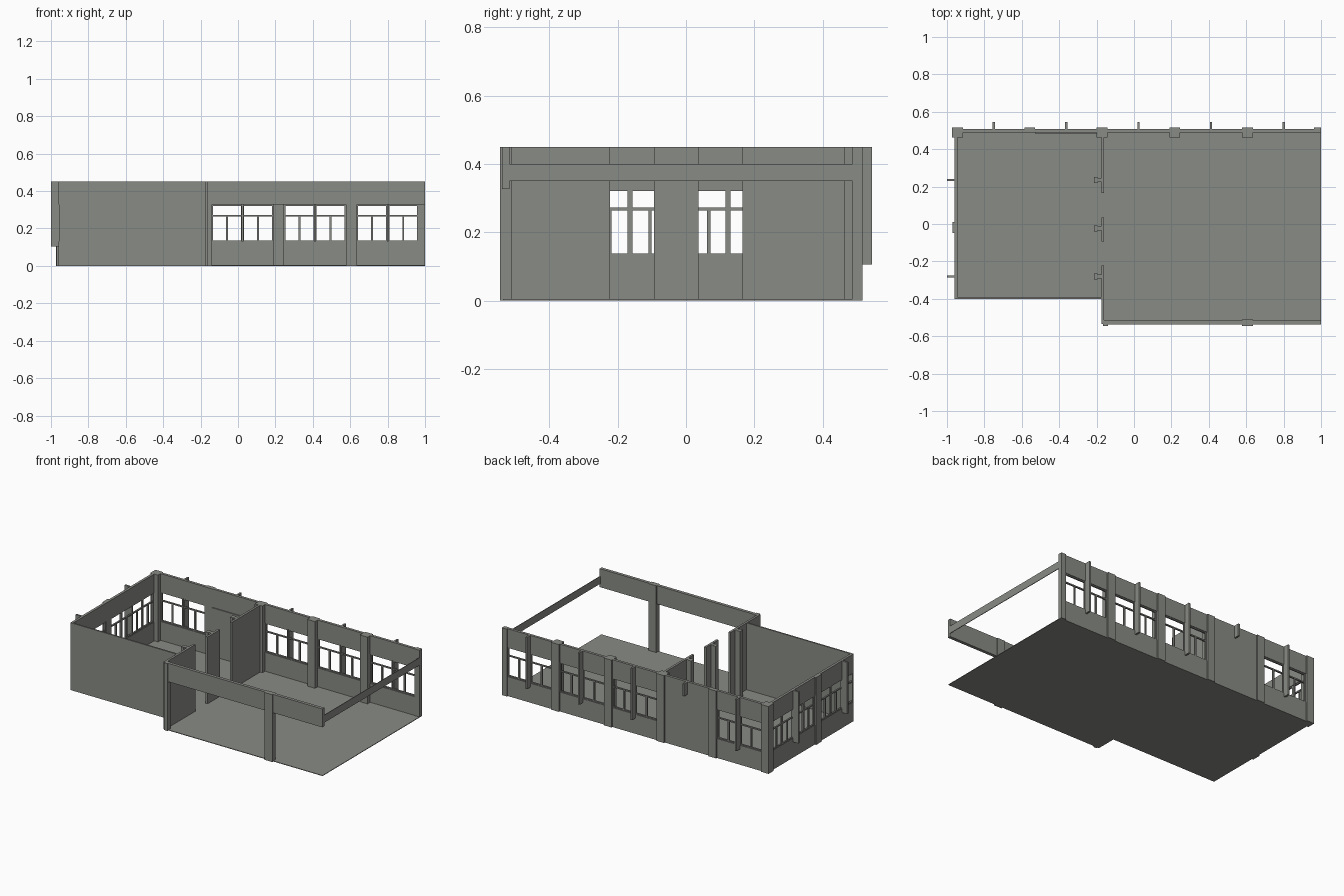
import bpy, bmesh

if "Cube" in bpy.data.objects:
    bpy.data.objects.remove(bpy.data.objects["Cube"])

mat = bpy.data.materials.new("concrete_grey")
mat.diffuse_color = (0.25, 0.26, 0.235, 1)
mat.use_nodes = True
mat.node_tree.nodes["Principled BSDF"].inputs["Base Color"].default_value = mat.diffuse_color
H, SILL, HEAD, BAR = 0.45, 0.13, 0.327, 0.268


def boxes(name, items):
    """One object from boxes given as (x0, x1, y0, y1, z0, z1)."""
    bm = bmesh.new()
    for x0, x1, y0, y1, z0, z1 in items:
        r = bmesh.ops.create_cube(bm, size=1)
        for v in r["verts"]:
            v.co = ((x0 + x1) / 2 + v.co.x * (x1 - x0),
                    (y0 + y1) / 2 + v.co.y * (y1 - y0),
                    (z0 + z1) / 2 + v.co.z * (z1 - z0))
    me = bpy.data.meshes.new(name)
    bm.to_mesh(me)
    bm.free()
    me.materials.append(mat)
    ob = bpy.data.objects.new(name, me)
    bpy.context.collection.objects.link(ob)
    return ob


def panes(a, b, box):
    """Frame of one window: outer bars, transom, lower mullion in the middle.
    box(u0, u1, z0, z1) maps wall coordinates to a box."""
    t = 0.007
    m = (a + b) / 2
    return [box(a, a + t, SILL, HEAD), box(b - t, b, SILL, HEAD),
            box(a, b, SILL, SILL + t), box(a, b, HEAD - t, HEAD),
            box(a, b, BAR - 0.004, BAR + 0.004),
            box(m - 0.005, m + 0.005, SILL, BAR)]


def back(u0, u1, z0, z1):
    return (u0, u1, 0.494, 0.504, z0, z1)


def left(u0, u1, z0, z1):
    return (-0.957, -0.947, u0, u1, z0, z1)


# L-shaped floor slab
bm = bmesh.new()
outline = [(-0.957, -0.4), (-0.165, -0.4), (-0.165, -0.535), (1, -0.535),
           (1, 0.508), (-0.957, 0.508)]
f = bm.faces.new([bm.verts.new((x, y, 0)) for x, y in outline])
r = bmesh.ops.extrude_face_region(bm, geom=[f])
for v in r["geom"]:
    if isinstance(v, bmesh.types.BMVert):
        v.co.z = 0.004
bmesh.ops.recalc_face_normals(bm, faces=bm.faces)
me = bpy.data.meshes.new("floor")
bm.to_mesh(me)
bm.free()
me.materials.append(mat)
bpy.context.collection.objects.link(bpy.data.objects.new("floor", me))

# Back wall: sill band, header band, closed bay with inner panel
boxes("back_sill_wall", [(-0.957, 1, 0.49, 0.508, 0, SILL)])
boxes("back_header", [(-0.957, 1, 0.49, 0.508, HEAD, H)])
boxes("closed_bay", [(-0.56, -0.17, 0.49, 0.508, SILL, HEAD)])
boxes("inner_panel", [(-0.53, -0.2, 0.483, 0.49, 0, HEAD)])

# Back columns
boxes("back_columns", [(x, x + 0.057, 0.462, 0.517, 0, H)
                       for x in (-0.972, -0.2, 0.189, 0.578)]
      + [(-0.585, -0.528, 0.488, 0.517, 0, H), (0.963, 1, 0.488, 0.517, 0, H)])

# Back fins and windows
fins, frames = [], []
for c in (-0.75, -0.362, 0.024, 0.412, 0.8):
    closed = c == -0.362
    fins.append((c - 0.006, c + 0.006, 0.505, 0.545, HEAD + 0.04 if closed else 0.105, H))
    if not closed:
        frames += panes(c - 0.165, c - 0.002, back) + panes(c + 0.002, c + 0.165, back)
boxes("back_fins", fins)
boxes("back_window_frames", frames)

# Left wall with its column, fins and windows
boxes("left_sill_wall", [(-0.96, -0.943, -0.4, 0.49, 0, SILL)])
boxes("left_header", [(-0.96, -0.943, -0.4, 0.49, HEAD, H)])
boxes("left_column", [(-0.97, -0.943, -0.047, 0.011, 0, H)])
boxes("left_fins", [(-1, -0.945, y - 0.006, y + 0.006, 0.105, H) for y in (-0.281, 0.235)])
cuts = (-0.4, -0.281, -0.164, -0.047), (0.011, 0.123, 0.235, 0.349, 0.462)
boxes("left_window_frames", [b for run in cuts for a, c in zip(run, run[1:])
                             for b in panes(a, c, left)])

# Front wall of the closed wing
boxes("wing_front_wall", [(-0.95, -0.165, -0.4, -0.39, 0, H)])

# Partition with two door gaps and projecting posts
gaps = (-0.535, -0.222), (-0.093, 0.036), (0.165, 0.47)
boxes("partition", [(-0.175, -0.16, a, b, 0, H) for a, b in gaps])
boxes("partition_posts", [p for y in (-0.281, -0.023, 0.235) for p in (
    (-0.2, -0.175, y - 0.011, y + 0.011, 0, H),
    (-0.214, -0.195, y - 0.016, y + 0.016, 0, H))])

# Open front: header beam and columns
boxes("front_beam", [(-0.165, 1, -0.538, -0.517, HEAD, H)])
boxes("front_columns", [(-0.165, -0.14, -0.545, -0.514, 0, H),
                        (0.578, 0.635, -0.545, -0.511, 0, H)])

# Thin tie beam across the open right side
boxes("right_tie_beam", [(0.996, 1, -0.52, 0.49, 0.35, 0.4)])
